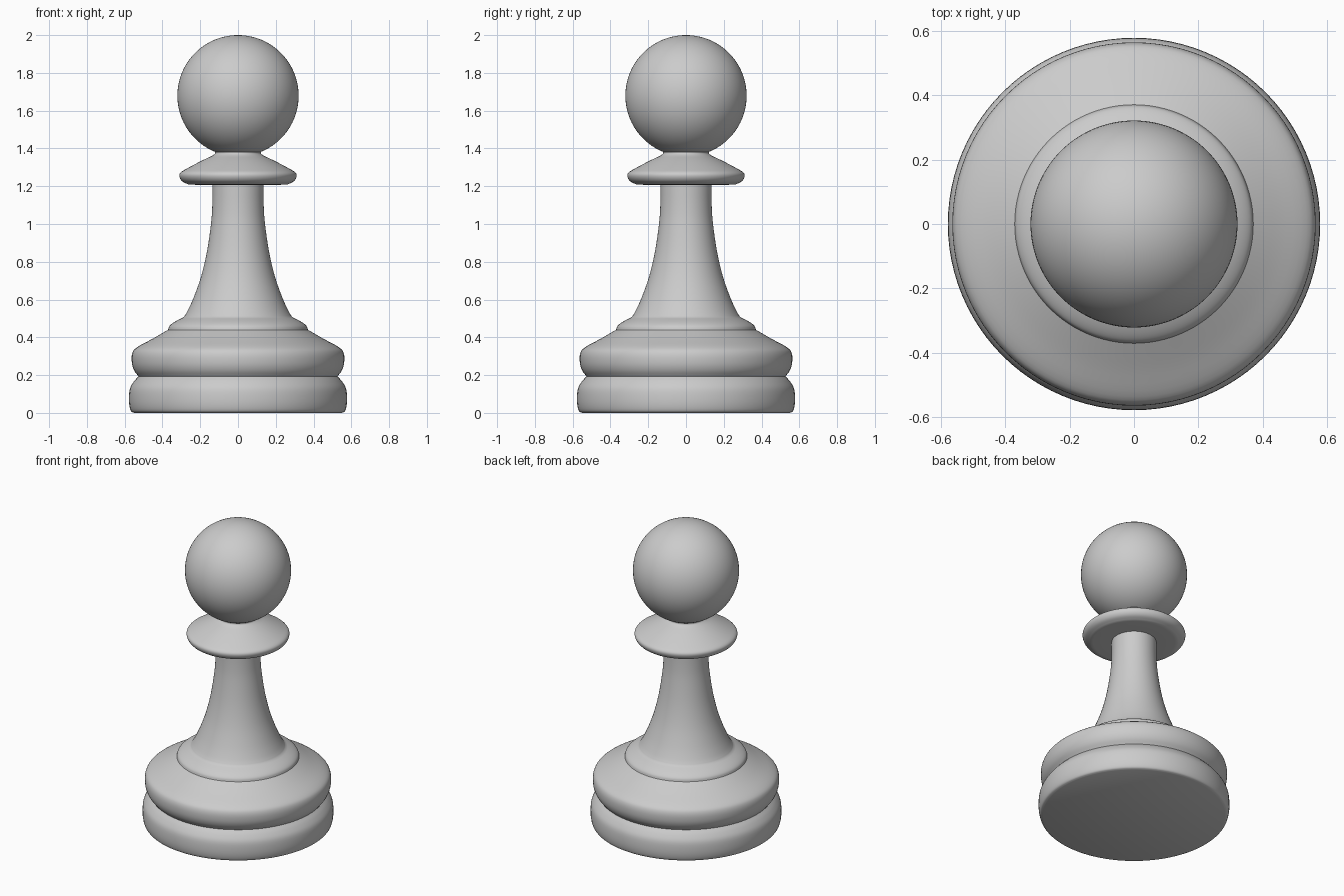
import bpy, math
from mathutils import Vector

if "Cube" in bpy.data.objects:
    bpy.data.objects.remove(bpy.data.objects["Cube"])


def smooth_path(points, steps=4):
    """Catmull-Rom curve through (radius, z) points."""
    p = [Vector(q) for q in points]
    p = [2 * p[0] - p[1]] + p + [2 * p[-1] - p[-2]]
    out = []
    for a, b, c, d in zip(p, p[1:], p[2:], p[3:]):
        for i in range(steps):
            t = i / steps
            out.append(0.5 * (2 * b + (c - a) * t + (2 * a - 5 * b + 4 * c - d) * t**2
                              + (3 * b - a - 3 * c + d) * t**3))
    return out + [p[-2]]


def lathe(name, sections, sides=96):
    """Revolve smoothed profile sections around z; sections meet at crisp edges."""
    path = []
    for section in sections:
        for q in smooth_path(section):
            if not path or (q - path[-1]).length > 1e-5:
                path.append(q)
    verts = [(r * math.cos(2 * math.pi * k / sides), r * math.sin(2 * math.pi * k / sides), z)
             for r, z in path for k in range(sides)]
    faces = [(i * sides + k, i * sides + (k + 1) % sides,
              (i + 1) * sides + (k + 1) % sides, (i + 1) * sides + k)
             for i in range(len(path) - 1) for k in range(sides)]
    faces.append(tuple(reversed(range(sides))))
    faces.append(tuple(range((len(path) - 1) * sides, len(path) * sides)))
    mesh = bpy.data.meshes.new(name)
    mesh.from_pydata(verts, [], faces)
    mesh.update()
    obj = bpy.data.objects.new(name, mesh)
    bpy.context.collection.objects.link(obj)
    finish(obj)
    return obj


def finish(obj):
    bpy.ops.object.select_all(action='DESELECT')
    obj.select_set(True)
    bpy.context.view_layer.objects.active = obj
    bpy.ops.object.shade_smooth_by_angle(angle=math.radians(40))


# Base, stepped shoulder, flared stem, collar and neck as one turned body
lathe("turned_body", [
    # lower ring up to the groove
    [(0.55, 0.0), (0.568, 0.012), (0.577, 0.06), (0.573, 0.125), (0.552, 0.165), (0.527, 0.193)],
    # upper ring and sloping shoulder
    [(0.527, 0.193), (0.55, 0.225), (0.562, 0.265), (0.56, 0.315), (0.535, 0.347),
     (0.45, 0.394), (0.37, 0.44)],
    # small step
    [(0.37, 0.44), (0.363, 0.46), (0.337, 0.481), (0.287, 0.507)],
    # flared stem
    [(0.287, 0.507), (0.267, 0.54), (0.235, 0.61), (0.196, 0.72), (0.165, 0.85),
     (0.143, 1.0), (0.136, 1.1), (0.135, 1.207)],
    # collar underside
    [(0.135, 1.207), (0.2, 1.207), (0.262, 1.209)],
    # collar rim and top slope
    [(0.262, 1.209), (0.295, 1.226), (0.31, 1.25), (0.305, 1.272), (0.27, 1.294),
     (0.2, 1.331), (0.135, 1.362)],
    # neck into the head
    [(0.135, 1.362), (0.121, 1.374), (0.128, 1.39), (0.15, 1.408)],
])

# Ball head
bpy.ops.mesh.primitive_uv_sphere_add(segments=96, ring_count=48, radius=0.321,
                                     location=(0, 0, 1.679))
head = bpy.context.object
head.name = "ball_head"
finish(head)
